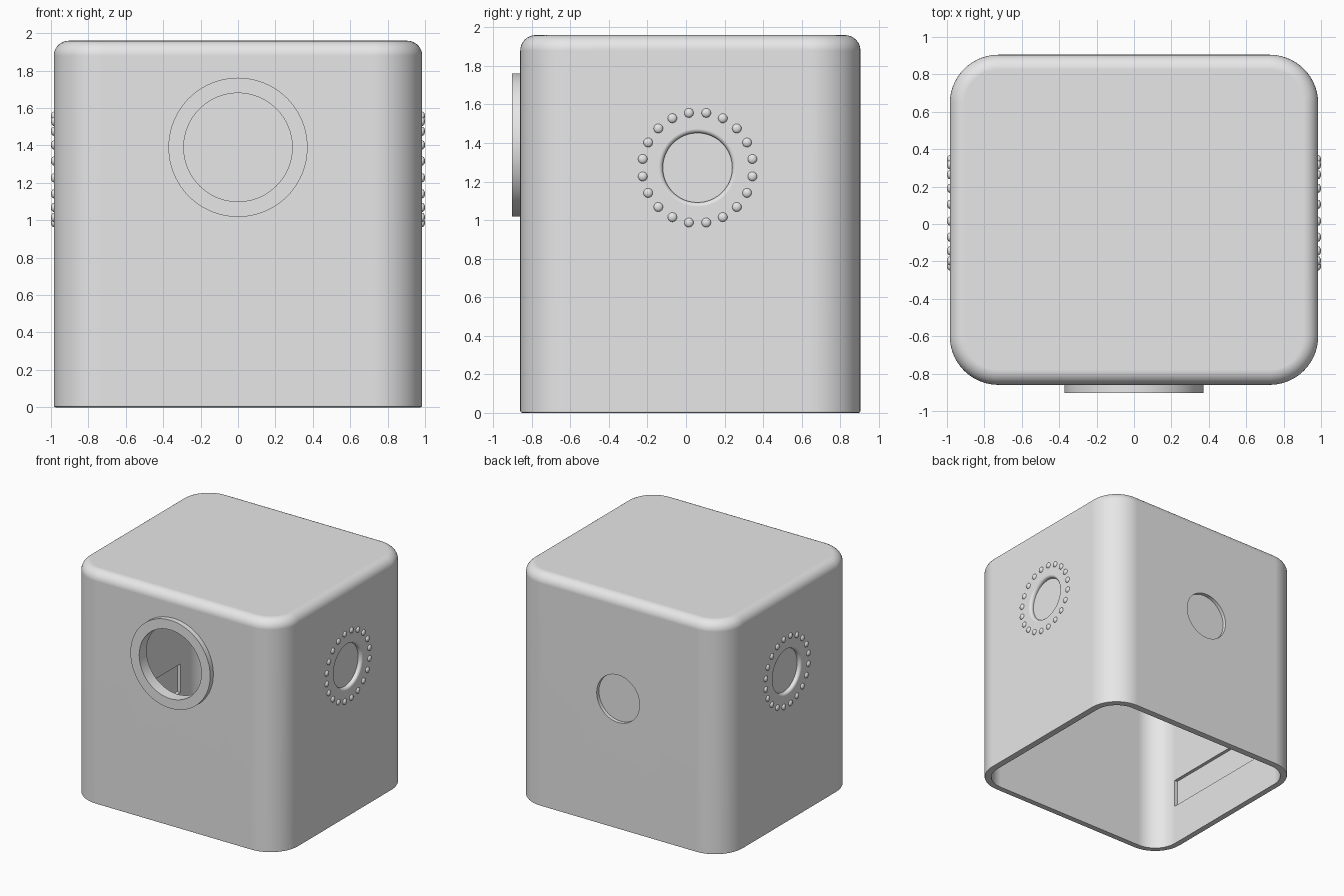
import bpy, bmesh, math
from mathutils import Matrix, Vector

if "Cube" in bpy.data.objects:
    bpy.data.objects.remove(bpy.data.objects["Cube"], do_unlink=True)

grey = bpy.data.materials.new("light grey")
grey.use_nodes = True
grey.diffuse_color = (0.8, 0.8, 0.8, 1)
grey.node_tree.nodes["Principled BSDF"].inputs["Base Color"].default_value = (0.8, 0.8, 0.8, 1)

HALF_X, HALF_Y, MID_Y, TOP = 0.985, 0.8825, 0.0225, 1.96
CORNER, WALL, ROUND = 0.26, 0.055, 0.08
SIDE_Y, SIDE_Z = 0.06, 1.272


def make(name, bm):
    bmesh.ops.recalc_face_normals(bm, faces=bm.faces)
    mesh = bpy.data.meshes.new(name)
    bm.to_mesh(mesh)
    bm.free()
    mesh.materials.append(grey)
    obj = bpy.data.objects.new(name, mesh)
    bpy.context.collection.objects.link(obj)
    return obj


def activate(obj):
    bpy.ops.object.select_all(action='DESELECT')
    obj.select_set(True)
    bpy.context.view_layer.objects.active = obj


def smooth(obj):
    activate(obj)
    bpy.ops.object.shade_smooth_by_angle(angle=math.radians(30))


def rounded_loop(bm, inset, z, steps=14):
    """Rounded rectangle of the box plan, moved inward by inset."""
    r = CORNER - inset
    verts = []
    for q, (sx, sy) in enumerate([(1, 1), (-1, 1), (-1, -1), (1, -1)]):
        for i in range(steps + 1):
            a = math.pi / 2 * (q + i / steps)
            verts.append(bm.verts.new((sx * (HALF_X - CORNER) + r * math.cos(a),
                                       MID_Y + sy * (HALF_Y - CORNER) + r * math.sin(a), z)))
    return verts


def bridge(bm, a, b):
    n = len(a)
    for i in range(n):
        j = (i + 1) % n
        bm.faces.new((a[i], a[j], b[j], b[i]))


def lathe(name, profile, matrix, closed=False, segs=96):
    """Revolve (radius, height) points about local z, then place with matrix."""
    bm = bmesh.new()
    rings = [[bm.verts.new((r * math.cos(2 * math.pi * i / segs),
                            r * math.sin(2 * math.pi * i / segs), h))
              for i in range(segs)] for r, h in profile]
    for a, b in zip(rings, rings[1:]):
        bridge(bm, a, b)
    if closed:
        bridge(bm, rings[-1], rings[0])
    else:
        bm.faces.new(rings[0])
        bm.faces.new(rings[-1])
    bm.transform(matrix)
    return make(name, bm)


def facing(direction, x, y, z):
    turn = Vector(direction).to_track_quat('Z', 'Y').to_matrix().to_4x4()
    return Matrix.Translation((x, y, z)) @ turn


# Hollow shell, open underneath
bm = bmesh.new()
STEPS = 8
arc = [math.pi / 2 * i / STEPS for i in range(STEPS + 1)]
levels = [(WALL, 0), (0.01, 0), (0.003, 0.003), (0, 0.01)]
levels += [(ROUND * (1 - math.cos(a)), TOP - ROUND + ROUND * math.sin(a)) for a in arc]
loops = [rounded_loop(bm, i, z) for i, z in levels]
ceiling = rounded_loop(bm, WALL, TOP - WALL)
for a, b in zip(loops, loops[1:]):
    bridge(bm, a, b)
bridge(bm, loops[0], ceiling)
bm.faces.new(loops[-1])
bm.faces.new(ceiling)
shell = make("shell", bm)

# Cutters: front opening, back recess, flared side recesses, inner wall slots
FRONT, BACK = MID_Y - HALF_Y, MID_Y + HALF_Y
cutters = [
    lathe("front_opening_cutter", [(0.29, -0.2), (0.29, 0.1)],
          facing((0, -1, 0), 0, FRONT, 1.39)),
    lathe("back_recess_cutter", [(0.2, -0.03), (0.2, 0.05)],
          facing((0, 1, 0), 0, BACK, 1.1)),
]
FLARE = 0.022
flare = [(0.18, -0.032)]
flare += [(0.18 + FLARE * (1 - math.cos(a)), FLARE * (math.sin(a) - 1)) for a in arc]
flare += [(0.18 + FLARE, 0.05)]
for s in (-1, 1):
    cutters.append(lathe("side_recess_cutter", flare,
                         facing((s, 0, 0), s * HALF_X, SIDE_Y, SIDE_Z)))
    bm = bmesh.new()
    bmesh.ops.create_cube(bm, size=1)
    bm.transform(Matrix.Translation((s * (HALF_X - WALL - 0.01), -0.02, 0.465))
                 @ Matrix.Diagonal((0.076, 1.16, 0.24, 1)))
    cutters.append(make("slot_cutter", bm))

activate(shell)
for c in cutters:
    mod = shell.modifiers.new("cut", 'BOOLEAN')
    mod.operation, mod.solver, mod.object = 'DIFFERENCE', 'EXACT', c
    bpy.ops.object.modifier_apply(modifier=mod.name)
for c in cutters:
    bpy.data.objects.remove(c, do_unlink=True)
smooth(shell)
weighted = shell.modifiers.new("even shading", 'WEIGHTED_NORMAL')
weighted.keep_sharp = True

# Raised collar around the front opening
collar = lathe("front_collar", [(0.29, 0), (0.372, 0), (0.372, 0.043), (0.29, 0.043)],
               facing((0, -1, 0), 0, FRONT, 1.39), closed=True)
smooth(collar)

# Ring of domed studs around each side recess
COUNT = 20
for s, label in ((1, "left"), (-1, "right")):
    bm = bmesh.new()
    for i in range(COUNT):
        a = 2 * math.pi * (i + 0.5) / COUNT
        place = Matrix.Translation((s * HALF_X, SIDE_Y + 0.288 * math.sin(a),
                                    SIDE_Z + 0.288 * math.cos(a)))
        bmesh.ops.create_uvsphere(bm, u_segments=20, v_segments=12, radius=0.024,
                                  matrix=place @ Matrix.Diagonal((0.62, 1, 1, 1)))
    smooth(make(label + "_studs", bm))
